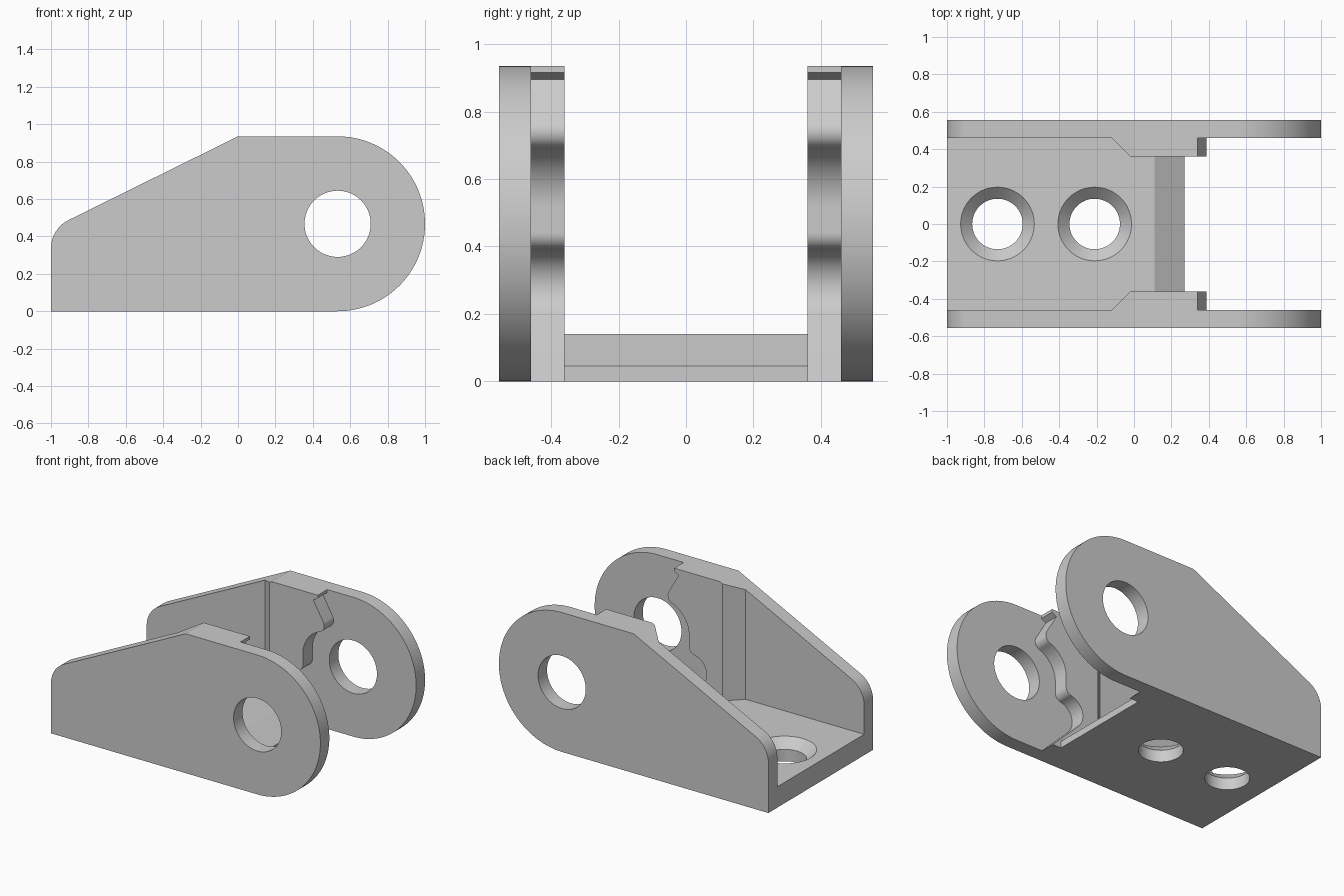
import bpy, bmesh
from math import sin, cos, radians, atan, tan
from mathutils import Vector, Matrix

cube = bpy.data.objects.get("Cube")
if cube:
    bpy.data.objects.remove(cube, do_unlink=True)

grey = bpy.data.materials.new("plain grey")
grey.use_nodes = True
grey.diffuse_color = (0.6, 0.6, 0.6, 1)
bsdf = next(n for n in grey.node_tree.nodes if n.type == 'BSDF_PRINCIPLED')
bsdf.inputs["Base Color"].default_value = grey.diffuse_color


def arc(cx, cz, r, start, end, n=12):
    """Points on an arc in the XZ plane, angles in degrees."""
    angles = [radians(start + (end - start) * i / n) for i in range(n + 1)]
    return [(cx + r * cos(a), cz + r * sin(a)) for a in angles]


def loft(name, ring_a, ring_b, y_a, y_b):
    """Solid between two matching XZ outlines at two depths."""
    bm = bmesh.new()
    a = [bm.verts.new((x, y_a, z)) for x, z in ring_a]
    b = [bm.verts.new((x, y_b, z)) for x, z in ring_b]
    bm.faces.new(a)
    bm.faces.new(b[::-1])
    for i in range(len(a)):
        j = (i + 1) % len(a)
        bm.faces.new((a[j], a[i], b[i], b[j]))
    return finish(name, bm)


def finish(name, bm):
    bmesh.ops.recalc_face_normals(bm, faces=bm.faces)
    mesh = bpy.data.meshes.new(name)
    bm.to_mesh(mesh)
    bm.free()
    mesh.materials.append(grey)
    obj = bpy.data.objects.new(name, mesh)
    bpy.context.collection.objects.link(obj)
    return obj


def cone_cutter(location, axis, r1, r2, depth):
    bm = bmesh.new()
    bmesh.ops.create_cone(bm, cap_ends=True, segments=64, radius1=r1, radius2=r2, depth=depth)
    turn = Vector((0, 0, 1)).rotation_difference(Vector(axis)).to_matrix().to_4x4()
    bmesh.ops.transform(bm, matrix=Matrix.Translation(location) @ turn, verts=bm.verts)
    cutter = finish("hole_cutter", bm)
    cutter.hide_render = True
    return cutter


def activate(obj):
    bpy.ops.object.select_all(action='DESELECT')
    obj.select_set(True)
    bpy.context.view_layer.objects.active = obj


def cut(obj, cutter):
    mod = obj.modifiers.new("hole", 'BOOLEAN')
    mod.operation = 'DIFFERENCE'
    mod.solver = 'EXACT'
    mod.object = cutter
    activate(obj)
    bpy.ops.object.modifier_apply(modifier=mod.name)
    bpy.data.objects.remove(cutter, do_unlink=True)


def smooth(obj):
    activate(obj)
    bpy.ops.object.shade_smooth_by_angle(angle=radians(25))


height = 0.935
radius = height / 2
pivot_x = 1 - radius
slope = 0.494
outer, inner_wall, inner_pad = 0.555, 0.46, 0.36

# Side plate outline: rounded nose, sloping back, rounded rear corner
r = 0.17
tilt = atan(slope)
corner_z = height - slope - r * tan((radians(90) - tilt) / 2)
plate = arc(pivot_x, radius, radius, -90, 90, 64)
plate += [(0, height)]
plate += arc(-1 + r, corner_z, r, 90 + 26.3, 180, 14)
plate += [(-1, 0)]

# Scalloped front edge of the thickened pad, from top to bottom
edge = [(0.34, height), (0.34, 0.915), (0.306, 0.895)]
edge += arc(0.338, 0.74, 0.05, 30, -70)
edge += arc(0.42, 0.515, 0.19, 110, 180, 16)
edge += arc(0.18, 0.44, 0.05, 0, -80)
edge += arc(0.208, 0.282, 0.11, 100, 225, 16)
edge += [(0.315, 0.02), (0.335, 0)]


def pad_outline(rear):
    return edge + [(rear, 0), (rear, height + slope * rear), (0, height)]


for side, s in (("front", -1), ("back", 1)):
    wall = loft(side + "_side_plate", plate, plate, s * inner_wall, s * outer)
    cut(wall, cone_cutter((pivot_x, s * 0.5, radius), (0, 1, 0), 0.177, 0.177, 0.4))
    smooth(wall)
    pad = loft(side + "_inner_pad", pad_outline(-0.02), pad_outline(-0.12),
               s * inner_pad, s * inner_wall)
    smooth(pad)

# Floor with a sloped front lip and two countersunk screw holes
floor_z = 0.14
sink_z = 0.08
profile = [(-1, 0), (0.27, 0), (0.27, 0.045), (0.11, floor_z), (-1, floor_z)]
base = loft("base_floor", profile, profile, -inner_wall, inner_wall)
for x in (-0.73, -0.21):
    cut(base, cone_cutter((x, 0, 0.05), (0, 0, 1), 0.135, 0.135, 0.4))
    cut(base, cone_cutter((x, 0, sink_z + 0.06), (0, 0, 1), 0.135, 0.259, 0.12))
smooth(base)
